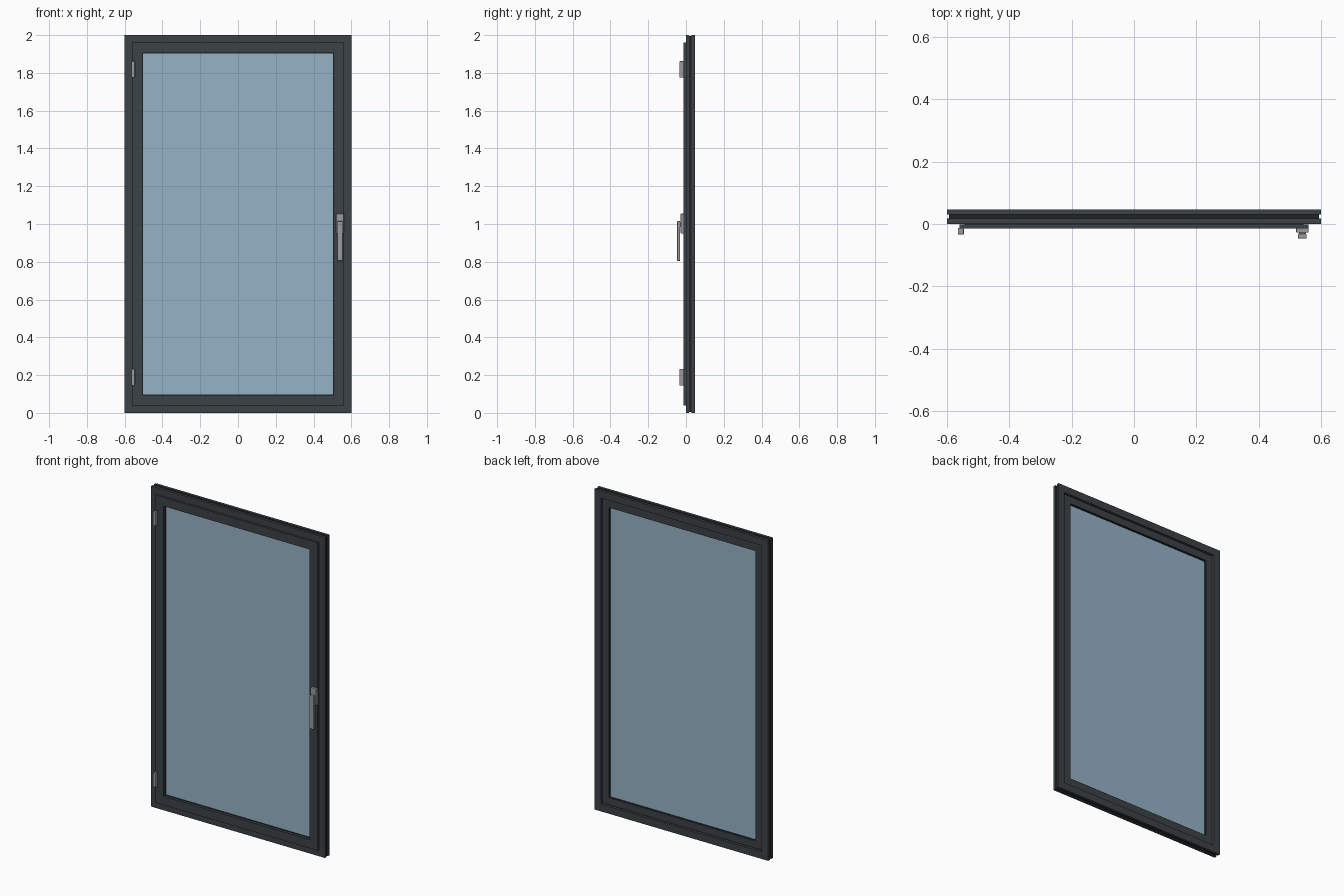
import bpy, bmesh

if "Cube" in bpy.data.objects:
    bpy.data.objects.remove(bpy.data.objects["Cube"])

W, H = 0.6, 2.0  # half width and height of the window


def material(name, color):
    m = bpy.data.materials.new(name)
    m.diffuse_color = color
    m.use_nodes = True
    m.node_tree.nodes["Principled BSDF"].inputs["Base Color"].default_value = m.diffuse_color
    return m


DARK = material("anthracite", (0.045, 0.055, 0.06, 1))
BLACK = material("black_rubber", (0.015, 0.017, 0.019, 1))
GLASS = material("glass", (0.3, 0.45, 0.56, 0.5))
METAL = material("metal", (0.32, 0.33, 0.34, 1))


def finish(name, bm, mat):
    bmesh.ops.recalc_face_normals(bm, faces=bm.faces)
    me = bpy.data.meshes.new(name)
    bm.to_mesh(me)
    bm.free()
    me.materials.append(mat)
    ob = bpy.data.objects.new(name, me)
    bpy.context.collection.objects.link(ob)
    return ob


def ring(name, profile, mat):
    """Sweep a closed (inset, y) profile round the window with mitred corners."""
    bm = bmesh.new()
    loops = []
    for d, y in profile:
        x = W - d
        loops.append([bm.verts.new(p) for p in
                      ((-x, y, d), (x, y, d), (x, y, H - d), (-x, y, H - d))])
    for i, a in enumerate(loops):
        b = loops[(i + 1) % len(loops)]
        for k in range(4):
            n = (k + 1) % 4
            bm.faces.new((a[k], a[n], b[n], b[k]))
    return finish(name, bm, mat)


def bar(d0, d1, y0, y1):
    return [(d0, y0), (d1, y0), (d1, y1), (d0, y1)]


def box(name, x, y, z, mat, bevel=0.0):
    bm = bmesh.new()
    bmesh.ops.create_cube(bm, size=1)
    for v in bm.verts:
        v.co = [(r[0] + r[1]) / 2 + c * (r[1] - r[0])
                for r, c in zip((x, y, z), v.co)]
    ob = finish(name, bm, mat)
    if bevel:
        m = ob.modifiers.new("bevel", 'BEVEL')
        m.width, m.segments = bevel, 2
    return ob


# Fixed frame: two metal shells joined by a recessed thermal break
ring("frame_front", bar(0, 0.052, 0.0, 0.017), DARK)
ring("frame_thermal_break", bar(0.006, 0.046, 0.017, 0.030), BLACK)
ring("frame_back", bar(0, 0.045, 0.030, 0.047), DARK)

# Opening sash: front shell overlaps the frame, back shell sits inside it
ring("sash_front", [(0.040, -0.014), (0.095, -0.014), (0.095, 0.010),
                    (0.056, 0.010), (0.056, -0.001), (0.040, -0.001)], DARK)
ring("sash_thermal_break", bar(0.056, 0.090, 0.010, 0.026), BLACK)
ring("sash_back", bar(0.050, 0.095, 0.026, 0.038), DARK)

# Seals between frame and sash and round the glass
ring("frame_seal", bar(0.044, 0.057, 0.018, 0.029), BLACK)
ring("glass_seal_front", bar(0.088, 0.097, 0.003, 0.009), BLACK)
ring("glass_seal_back", bar(0.088, 0.097, 0.025, 0.031), BLACK)

# Glazing
box("glass_pane", (-0.512, 0.512), (0.009, 0.025), (0.088, 1.912), GLASS)

# Hinges
for name, z in (("lower", 0.145), ("upper", 1.775)):
    box(name + "_hinge", (-0.565, -0.546), (-0.034, -0.013), (z, z + 0.087),
        METAL, 0.003)

# Handle: plate, neck and lever
box("handle_plate", (0.520, 0.560), (-0.028, -0.013), (0.950, 1.055), METAL, 0.003)
box("handle_neck", (0.530, 0.551), (-0.036, -0.027), (0.985, 1.010), METAL)
box("handle_lever", (0.526, 0.554), (-0.047, -0.031), (0.805, 1.015), METAL, 0.003)
